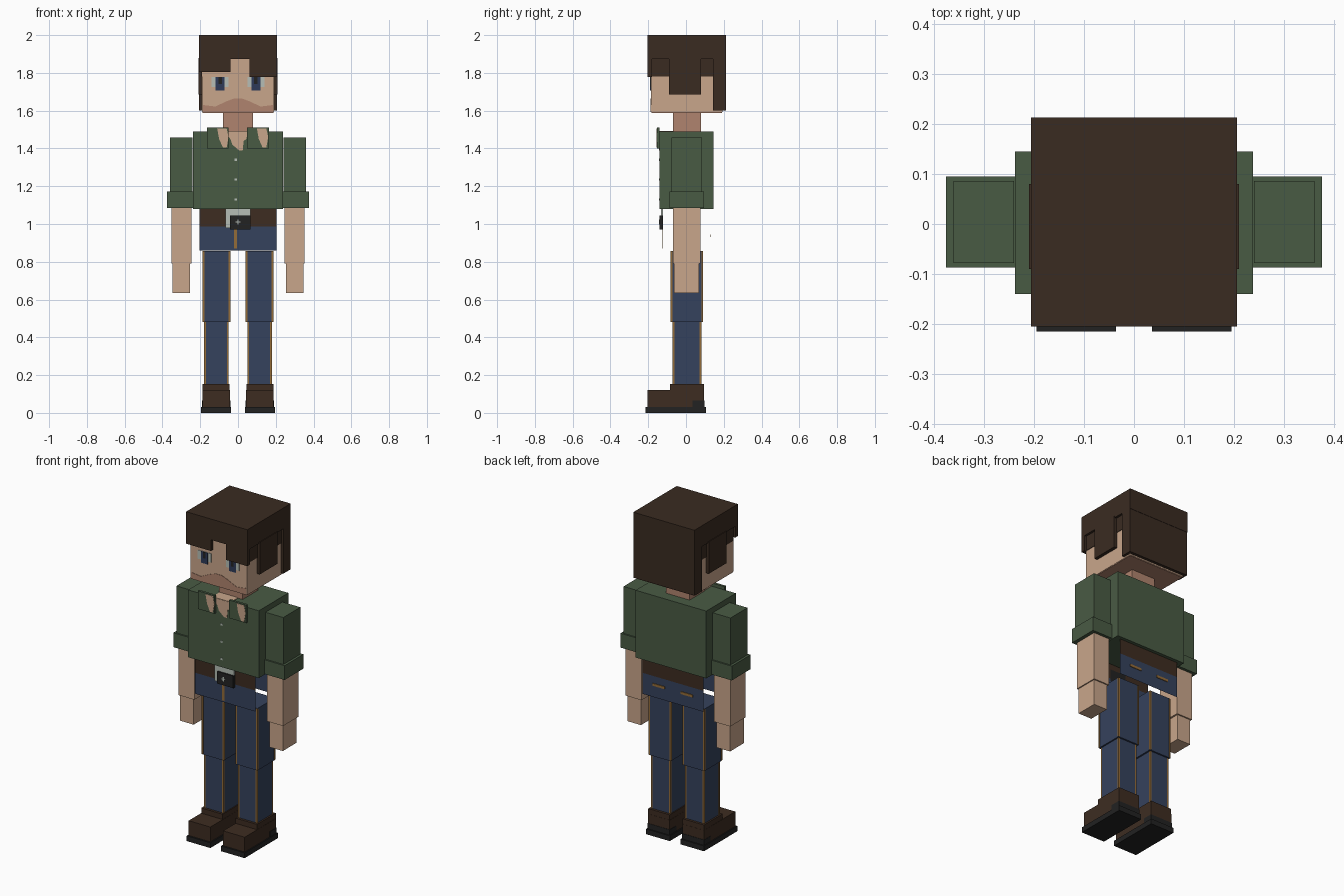
import bpy
import bmesh

cube = bpy.data.objects.get("Cube")
if cube:
    bpy.data.objects.remove(cube, do_unlink=True)


def material(name, rgb):
    """Flat colour given as 0-255 display values, stored as linear."""
    def linear(c):
        c /= 255
        return c / 12.92 if c <= 0.04045 else ((c + 0.055) / 1.055) ** 2.4
    colour = [linear(c) for c in rgb] + [1]
    m = bpy.data.materials.new(name)
    m.use_nodes = True
    m.diffuse_color = colour
    m.node_tree.nodes["Principled BSDF"].inputs["Base Color"].default_value = colour
    return m


HAIR = material("dark brown hair", (58, 43, 33))
SKIN = material("light skin", (201, 166, 139))
SHADE = material("dark skin", (176, 132, 110))
GREEN = material("green cloth", (73, 91, 68))
DENIM = material("blue denim", (53, 66, 93))
GOLD = material("gold stitching", (148, 108, 56))
LEATHER = material("brown leather", (61, 44, 33))
BLACK = material("black", (34, 34, 34))
GREY = material("light grey", (182, 190, 182))
NAVY = material("navy eye", (45, 58, 88))


def finish(name, bm, mat):
    bmesh.ops.recalc_face_normals(bm, faces=bm.faces[:])
    mesh = bpy.data.meshes.new(name)
    bm.to_mesh(mesh)
    bm.free()
    mesh.materials.append(mat)
    obj = bpy.data.objects.new(name, mesh)
    bpy.context.collection.objects.link(obj)
    return obj


def box(name, mat, x, y, z):
    """Box from (low, high) ranges along each axis."""
    bm = bmesh.new()
    bmesh.ops.create_cube(bm, size=1)
    for v in bm.verts:
        v.co = [r[0] if c < 0 else r[1] for c, r in zip(v.co, (x, y, z))]
    return finish(name, bm, mat)


def plate(name, mat, points, y, thick=0.004):
    """Thin upright plate whose outline is given in x and z."""
    bm = bmesh.new()
    face = bm.faces.new([bm.verts.new((px, y, pz)) for px, pz in points])
    if thick:
        out = bmesh.ops.extrude_face_region(bm, geom=[face])["geom"]
        moved = [g for g in out if isinstance(g, bmesh.types.BMVert)]
        bmesh.ops.translate(bm, verts=moved, vec=(0, thick, 0))
    return finish(name, bm, mat)


def rect(x, z):
    return [(x[0], z[0]), (x[1], z[0]), (x[1], z[1]), (x[0], z[1])]


def side(s, a, b):
    """Range a..b on the +x side, or its mirror."""
    return (a, b) if s > 0 else (-b, -a)


# Head, neck and face
box("head", SKIN, (-.19, .19), (-.185, .193), (1.592, 1.97))
box("jaw_underside", SHADE, (-.188, .188), (-.183, .191), (1.588, 1.594))
box("neck", SHADE, (-.08, .08), (-.07, .08), (1.45, 1.6))
FACE = -.187
plate("beard", SHADE, [(-.185, 1.592), (.185, 1.592), (.185, 1.63), (.12, 1.622),
                       (.06, 1.65), (.02, 1.665), (-.02, 1.665), (-.06, 1.65),
                       (-.12, 1.622), (-.185, 1.63)], FACE)

# Hair: cap, back, uneven fringe and sideburns
W = (-.206, .206)
box("hair_cap", HAIR, W, (-.205, .213), (1.873, 2))
box("hair_back", HAIR, W, (.142, .211), (1.6, 1.88))
box("fringe_right", HAIR, (-.206, -.04), (-.205, -.18), (1.805, 1.88))
box("fringe_left", HAIR, (.062, .206), (-.205, -.18), (1.778, 1.88))

for s, tag in ((1, "left"), (-1, "right")):
    box("sideburn_" + tag, HAIR, side(s, .185, .21), (-.09, .08), (1.685, 1.88))
    box("hairline_" + tag, HAIR, side(s, .188, .193), (-.184, .15), (1.782, 1.88))

    # Eyes
    plate("eye_white_" + tag, GREY, rect(side(s, .05, .14), (1.725, 1.778)), FACE - .001)
    plate("iris_" + tag, NAVY, rect(side(s, .072, .118), (1.708, 1.778)), FACE - .003)
    plate("pupil_" + tag, BLACK, rect(side(s, .085, .103), (1.74, 1.778)), FACE - .004)

    # Arms
    box("sleeve_" + tag, GREEN, side(s, .24, .36), (-.078, .086), (1.15, 1.458))
    box("sleeve_cuff_" + tag, GREEN, side(s, .229, .375), (-.087, .095), (1.085, 1.172))
    box("forearm_" + tag, SKIN, side(s, .245, .353), (-.07, .078), (.792, 1.15))
    box("hand_" + tag, SKIN, side(s, .255, .346), (-.063, .07), (.635, .794))

    # Legs with stitched corner seams
    for part, (xa, xb), (ya, yb), (za, zb) in (
            ("thigh", (.04, .187), (-.08, .09), (.48, .858)),
            ("shin", (.05, .178), (-.07, .08), (.15, .482))):
        box(part + "_" + tag, DENIM, side(s, xa, xb), (ya, yb), (za, zb))
        e, t = .001, .009
        for i, sx in enumerate(((xa - e, xa + t), (xb - t, xb + e))):
            for j, sy in enumerate(((ya - e, ya + t), (yb - t, yb + e))):
                box(f"{part}_seam_{tag}_{i}{j}", GOLD, side(s, *sx), sy,
                    (za + .002, zb - .002))

    # Boots
    box("boot_ankle_" + tag, LEATHER, side(s, .044, .188), (-.085, .095), (.1, .154))
    box("boot_foot_" + tag, LEATHER, side(s, .043, .189), (-.205, .096), (.025, .122))
    box("boot_sole_" + tag, BLACK, side(s, .036, .195), (-.215, .105), (0, .032))
    box("boot_heel_" + tag, BLACK, side(s, .041, .191), (.035, .098), (.03, .065))

    # Back pocket stitching
    plate("pocket_stitch_" + tag, GOLD, rect(side(s, .055, .135), (.93, .945)), .126)

# Shirt with open neckline
box("shirt", GREEN, (-.238, .238), (-.14, .145), (1.08, 1.49))
plate("neckline", SKIN, [(-.075, 1.49), (.05, 1.49), (.045, 1.45), (.03, 1.44),
                         (.025, 1.39), (.005, 1.39), (-.03, 1.42), (-.04, 1.45)], -.142)
box("chest_top", SKIN, (-.075, .05), (-.141, -.07), (1.486, 1.493))
for i, z in enumerate((1.34, 1.235, 1.13)):
    plate(f"button_{i}", GREY, rect((-.018, -.006), (z - .006, z + .006)), -.142)

# Collar flaps with skin showing through
for tag, x, inner in (("right", (-.163, -.05), -.11), ("left", (.048, .163), .1)):
    box("collar_" + tag, GREEN, x, (-.154, -.139), (1.4, 1.51))
    top = [(inner, 1.505), (inner + .01, 1.45), (inner + .03, 1.405),
           (inner + .05, 1.405), (inner + .06, 1.46), (inner + .05, 1.505)]
    plate("collar_gap_" + tag, SKIN, top, -.156)

# Waist: separate front and back panels, open at the sides
for tag, y in (("front", -.122), ("back", .125)):
    plate("belt_" + tag, LEATHER, rect((-.205, .205), (.988, 1.085)), y, 0)
    plate("hips_" + tag, DENIM, rect((-.205, .205), (.86, .988)), y, 0)
plate("fly_stitch", GOLD, rect((-.02, -.005), (.87, .985)), -.125)

# Buckle
box("buckle_plate", GREY, (-.065, .065), (-.132, -.123), (.98, 1.085))
box("buckle", BLACK, (-.042, .066), (-.14, -.122), (.972, 1.046))
plate("buckle_cross_bar", GREY, rect((-.013, .013), (1.007, 1.014)), -.142)
plate("buckle_cross_post", GREY, rect((-.0035, .0035), (.997, 1.024)), -.142)
